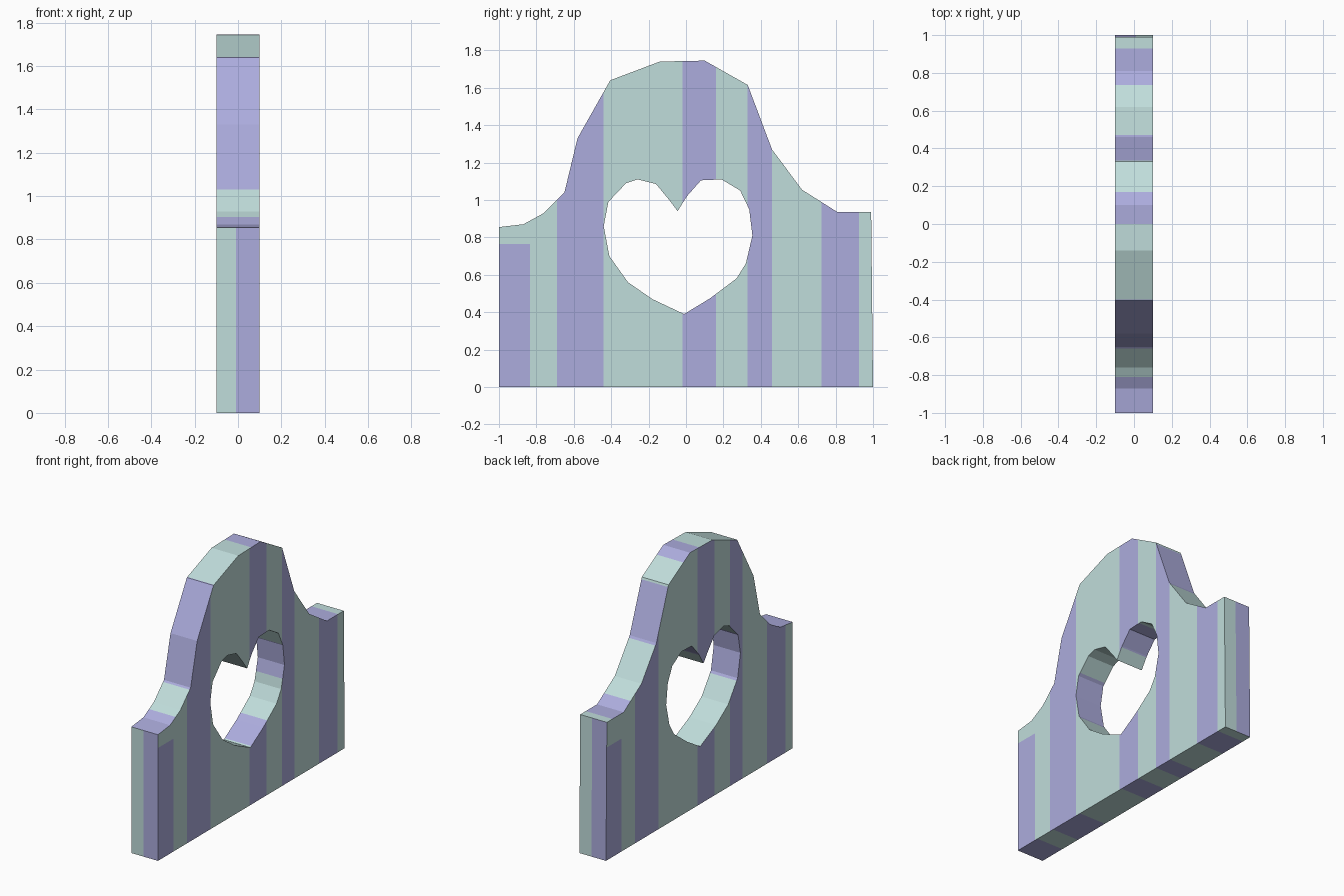
import bpy, bmesh

if "Cube" in bpy.data.objects:
    bpy.data.objects.remove(bpy.data.objects["Cube"])

# Outline of the panel and of the heart opening, as (y, z)
OUTLINE = [(-1, 0), (-1, 0.855), (-0.87, 0.87), (-0.76, 0.93), (-0.65, 1.04),
           (-0.58, 1.33), (-0.405, 1.64), (-0.14, 1.74), (0.10, 1.745),
           (0.33, 1.615), (0.46, 1.27), (0.62, 1.055), (0.81, 0.935),
           (0.99, 0.935), (1, 0)]
HEART = [(-0.44, 0.86), (-0.41, 0.70), (-0.31, 0.56), (-0.18, 0.47),
         (-0.01, 0.39), (0.13, 0.475), (0.27, 0.58), (0.32, 0.66),
         (0.355, 0.81), (0.338, 0.95), (0.29, 1.05), (0.19, 1.11),
         (0.08, 1.105), (0.005, 1.02), (-0.045, 0.94), (-0.09, 1.0),
         (-0.16, 1.085), (-0.26, 1.11), (-0.32, 1.09), (-0.415, 0.99)]
# Lavender stripes: on the broad faces and on the rim
SIDE = [(-1.01, -0.835), (-0.69, -0.44), (-0.02, 0.16), (0.33, 0.46), (0.725, 0.925)]
RIM = [(-1.01, -0.81), (-0.66, -0.40), (0.0, 0.17), (0.335, 0.47), (0.735, 0.93)]
HALF, SHORT_TOP, END_SPLIT = 0.1, 0.765, 0.01


def material(name, color):
    m = bpy.data.materials.new(name)
    m.diffuse_color = (*color, 1)
    m.use_nodes = True
    m.node_tree.nodes["Principled BSDF"].inputs["Base Color"].default_value = m.diffuse_color
    return m


def striped(y, bands):
    return any(a < y < b for a, b in bands)


def is_lavender(face):
    c, n = face.calc_center_median(), face.normal
    if abs(n.x) > 0.9:                       # broad faces, turned half round
        y = c.y if n.x > 0 else -c.y
        if y < -0.835 and c.z > SHORT_TOP:   # first stripe stops short
            return False
        return striped(y, SIDE)
    if abs(c.y) > 0.99 and abs(n.y) > 0.9:   # narrow ends, split in two
        return (c.x if c.y < 0 else -c.x) > -END_SPLIT
    return striped(c.y, RIM)


bm = bmesh.new()
edges = []
for loop in (OUTLINE, HEART):
    vs = [bm.verts.new((-HALF, y, z)) for y, z in loop]
    edges += [bm.edges.new((vs[i - 1], vs[i])) for i in range(len(vs))]
bmesh.ops.triangle_fill(bm, edges=edges, use_beauty=True, normal=(1, 0, 0))

# Thickness
ext = bmesh.ops.extrude_face_region(bm, geom=bm.faces[:], use_keep_orig=True)
bmesh.ops.translate(bm, vec=(2 * HALF, 0, 0),
                    verts=[g for g in ext["geom"] if isinstance(g, bmesh.types.BMVert)])
bmesh.ops.recalc_face_normals(bm, faces=bm.faces[:])


def cut(co, no, test):
    bm.normal_update()
    faces = [f for f in bm.faces if test(f)]
    geom = set(faces)
    for f in faces:
        geom.update(f.edges)
        geom.update(f.verts)
    bmesh.ops.bisect_plane(bm, geom=list(geom), dist=1e-5, plane_co=co, plane_no=no)


# Cut stripe borders into the faces
for band in SIDE:
    for y in band:
        for s in (1, -1):
            cut((0, y * s, 0), (0, 1, 0), lambda f: f.normal.x * s > 0.9)
for band in RIM:
    for y in band:
        cut((0, y, 0), (0, 1, 0), lambda f: abs(f.normal.x) < 0.9)
cut((0, 0, SHORT_TOP), (0, 0, 1), lambda f: abs(f.normal.x) > 0.9)
for s in (1, -1):
    cut((END_SPLIT * s, 0, 0), (1, 0, 0),
        lambda f: f.normal.y * s > 0.9 and abs(f.calc_center_median().y) > 0.98)

bm.normal_update()
for f in bm.faces:
    f.material_index = int(is_lavender(f))
    f.smooth = False

mesh = bpy.data.meshes.new("headboard_panel")
bm.to_mesh(mesh)
bm.free()
mesh.materials.append(material("pale green", (0.527, 0.723, 0.708)))
mesh.materials.append(material("lavender", (0.413, 0.413, 0.723)))
bpy.context.collection.objects.link(bpy.data.objects.new("headboard_panel", mesh))
